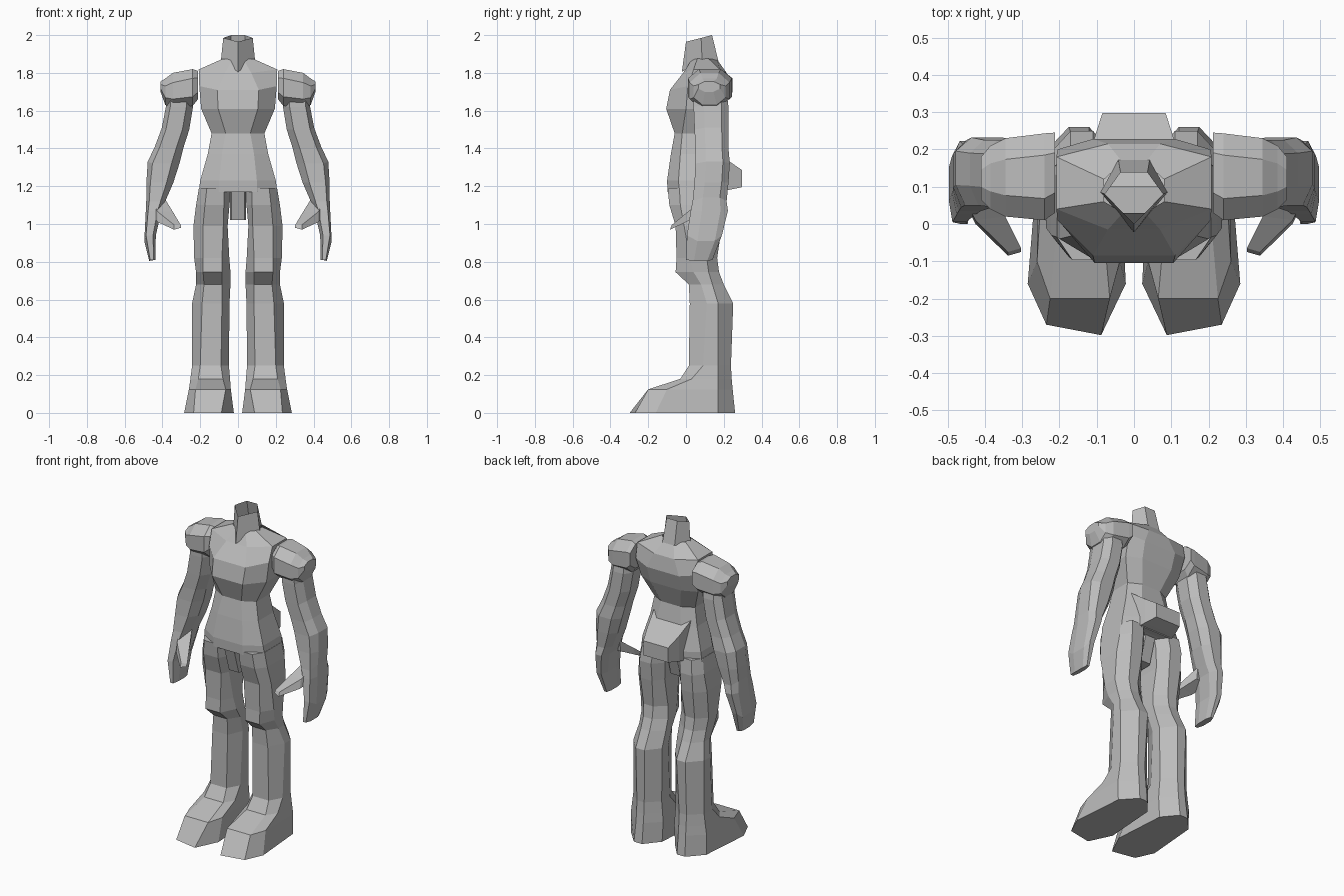
import bpy, bmesh

grey = bpy.data.materials.new("light_grey")
grey.diffuse_color = (0.5, 0.5, 0.5, 1)


def loft(name, rings, mirror=False, cap_start=True, cap_end=True):
    """Skin a list of equal-length point rings into a flat-shaded part."""
    bm = bmesh.new()
    loops = [[bm.verts.new(p) for p in r] for r in rings]
    n = len(loops[0])
    for a, b in zip(loops, loops[1:]):
        for i in range(n):
            j = (i + 1) % n
            bm.faces.new((a[i], a[j], b[j], b[i]))
    if cap_start:
        bm.faces.new(loops[0])
    if cap_end:
        bm.faces.new(loops[-1])
    bmesh.ops.recalc_face_normals(bm, faces=bm.faces)
    me = bpy.data.meshes.new(name)
    bm.to_mesh(me)
    bm.free()
    me.materials.append(grey)
    ob = bpy.data.objects.new(name, me)
    bpy.context.collection.objects.link(ob)
    if mirror:
        ob.modifiers.new("mirror", 'MIRROR')
    return ob


def oct_ring(z, x0, x1, p0, p1, yf, ymf, ymb, yb, b0=None, b1=None, dz=0.0):
    """Eight-sided level ring: front panel p0..p1, back panel b0..b1, sides x0 and x1."""
    b0 = p0 if b0 is None else b0
    b1 = p1 if b1 is None else b1
    return [(p0, yf, z), (p1, yf, z), (x1, ymf, z + dz), (x1, ymb, z + dz),
            (b1, yb, z), (b0, yb, z), (x0, ymb, z + dz), (x0, ymf, z + dz)]


# Torso: z, half width, half panel, front, front side, back side, back, side lift
torso = [
    (1.17, .208, .10, -.098, -.035, .14, .195, 0),
    (1.23, .200, .10, -.10, -.04, .14, .20, 0),
    (1.37, .160, .085, -.08, -.03, .12, .17, 0),
    (1.48, .140, .065, -.06, -.02, .11, .15, 0),
    (1.61, .195, .105, -.105, .0, .16, .20, 0),
    (1.71, .205, .11, -.085, .01, .20, .228, .02),
    (1.80, .208, .07, -.015, .04, .18, .215, .018),
    (1.87, .080, .03, .03, .06, .12, .165, .005),
]
loft("torso", [oct_ring(z, -h, h, -p, p, a, b, c, d, dz=l)
               for z, h, p, a, b, c, d, l in torso], cap_end=False)

# Neck: hollow, keel-fronted collar
loft("neck", [
    [(0, -.022, 1.805), (.09, .085, 1.87), (.042, .172, 1.86), (-.042, .172, 1.86), (-.09, .085, 1.87)],
    [(0, .0, 1.965), (.078, .08, 1.985), (.036, .138, 2.0), (-.036, .138, 2.0), (-.078, .08, 1.985)],
], cap_start=False, cap_end=False)


# Back pack block at the base of the spine
def block(y, hx, z0, z1):
    return [(-hx, y, z0), (hx, y, z0), (hx, y, z1), (-hx, y, z1)]


loft("back_block", [block(.10, .135, 1.16, 1.43), block(.225, .108, 1.18, 1.335),
                    block(.297, .085, 1.195, 1.285)])

# Flap between the thighs
loft("crotch_flap", [oct_ring(z, -h, h, -h * .8, h * .8, f, f + .02, b - .02, b)
                     for z, h, f, b in ((1.02, .042, -.04, .10), (1.19, .042, -.092, .15))])

# Legs and feet: z, inner, outer, front panel, front, front side, back side, back, back panel
leg = [
    (1.19, .036, .207, .075, .165, -.097, -.035, .13, .19, .09, .17),
    (1.10, .045, .222, .075, .175, -.088, -.03, .14, .20, .10, .18),
    (0.99, .055, .236, .078, .185, -.055, -.01, .13, .19, .10, .18),
    (0.82, .046, .232, .085, .185, -.05, .02, .11, .165, .11, .175),
    (0.745, .040, .222, .085, .185, -.055, .04, .12, .175, .11, .17),
    (0.68, .040, .222, .085, .18, .015, .08, .14, .20, .11, .17),
    (0.58, .045, .243, .085, .19, .02, .11, .17, .25, .11, .17),
    (0.25, .048, .243, .09, .20, .015, .09, .17, .238, .12, .17),
    (0.18, .042, .252, .08, .21, -.03, .03, .17, .242, .12, .17),
    (0.125, .038, .260, .065, .225, -.20, -.10, .17, .247, .12, .17),
    (0.00, .022, .285, .088, .235, -.29, -.16, .17, .26, .12, .175),
]
leg_rings = [oct_ring(*r) for r in leg]
leg_rings[-1][0] = (.088, -.298, 0)       # slightly skewed toe
leg_rings[-1][1] = (.235, -.27, 0)
for i in (2, 3):                          # foot narrows towards the heel
    x, y, z = leg_rings[-1][3]
leg_rings[-1][3] = (.258, .17, 0)
leg_rings[-1][6] = (.045, .17, 0)
loft("leg", leg_rings, mirror=True)


# Shoulder pads: x, y range, z range, corner cut
def pad(x, y0, y1, z0, z1, c):
    cy, cz = (y1 - y0) * c, (z1 - z0) * c
    return [(x, y0 + cy, z0), (x, y1 - cy, z0), (x, y1, z0 + cz), (x, y1, z1 - cz),
            (x, y1 - cy, z1), (x, y0 + cy, z1), (x, y0, z1 - cz), (x, y0, z0 + cz)]


loft("shoulder_pad", [pad(.212, .03, .245, 1.66, 1.81, .25),
                      pad(.24, .01, .243, 1.625, 1.82, .25),
                      pad(.345, .02, .23, 1.61, 1.80, .27),
                      pad(.385, .04, .21, 1.63, 1.77, .28),
                      pad(.410, .065, .18, 1.70, 1.755, .3)], mirror=True)

# Arms and hands: z, inner, outer, front, back, height difference of outer side
arm = [
    (1.70, .240, .375, .04, .215, 0),
    (1.62, .238, .380, .04, .225, .01),
    (1.50, .258, .403, .045, .225, .01),
    (1.40, .290, .440, .05, .225, .01),
    (1.32, .310, .478, .05, .232, .01),
    (1.22, .342, .485, .045, .225, 0),
    (1.12, .385, .485, .035, .215, .02),
    (1.07, .405, .488, .025, .222, 0),
    (0.94, .435, .496, .005, .19, -.03),
    (0.81, .438, .470, .0, .14, -.005),
]


def arm_ring(z, x0, x1, yf, yb, dz):
    w, d = x1 - x0, yb - yf
    return [(x0 + .25 * w, yf, z), (x1 - .15 * w, yf, z), (x1, yf + .3 * d, z + dz),
            (x1, yb - .2 * d, z + dz), (x1 - .25 * w, yb, z), (x0 + .25 * w, yb, z),
            (x0, yb - .25 * d, z), (x0, yf + .3 * d, z)]


loft("arm", [arm_ring(*r) for r in arm], mirror=True)


# Thumbs: flat tapering blades reaching forward and inward
def blade(x0, x1, y, z0, z1):
    return [(x0, y, z0 + .01), (x1, y - .01, z0), (x1, y, z1), (x0, y + .01, z1)]


loft("thumb", [blade(.385, .465, .09, 1.05, 1.13), blade(.345, .425, .01, 1.01, 1.065),
               blade(.303, .338, -.075, .97, .995)], mirror=True)
